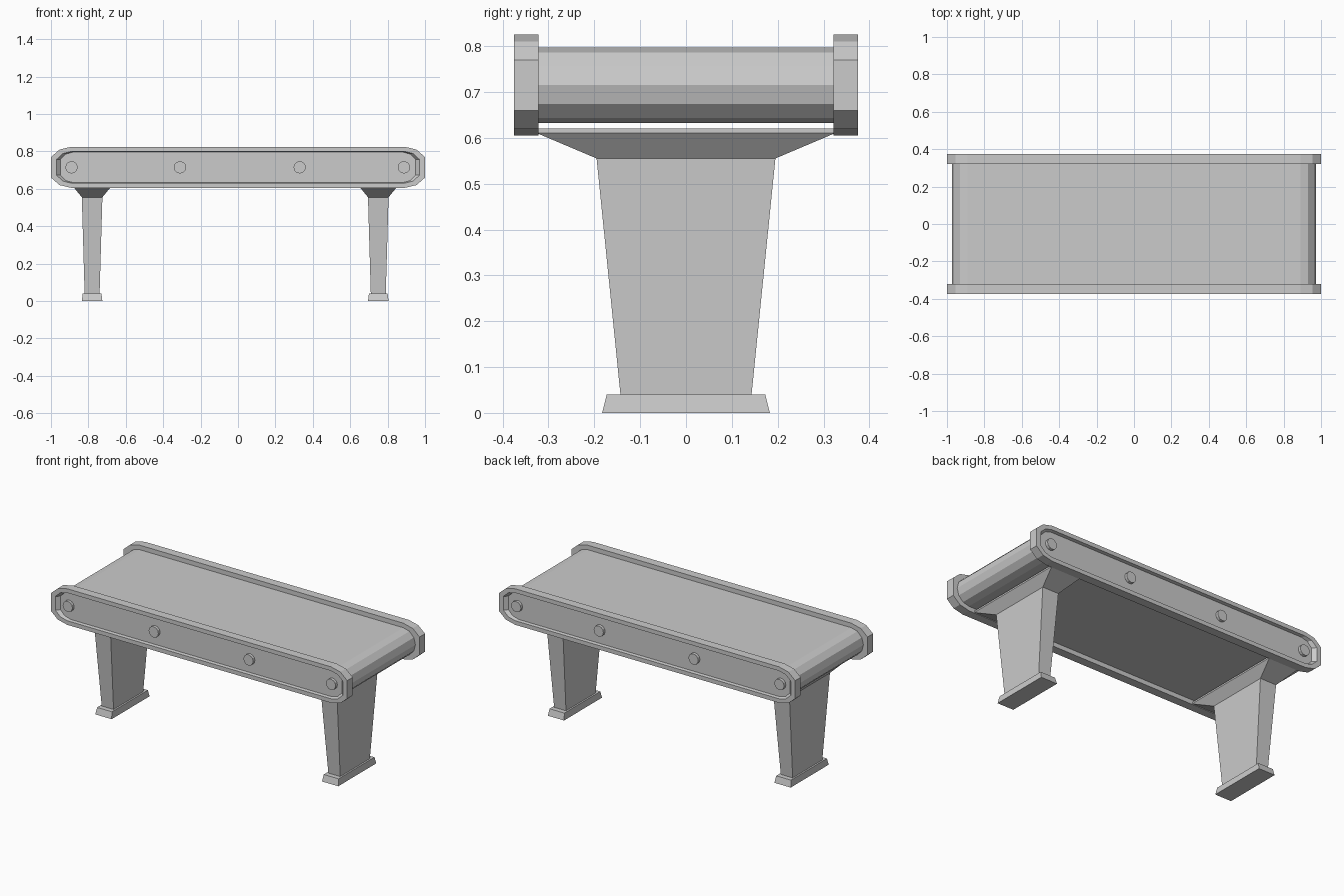
import bpy, bmesh, math
from mathutils import Vector

cube = bpy.data.objects.get("Cube")
if cube:
    bpy.data.objects.remove(cube, do_unlink=True)

grey = bpy.data.materials.new("plain grey")
grey.use_nodes = True
grey.diffuse_color = (0.6, 0.6, 0.6, 1)
grey.node_tree.nodes["Principled BSDF"].inputs["Base Color"].default_value = (0.6, 0.6, 0.6, 1)

AXLE_Z = 0.715


def loft(name, loops):
    """Skin a list of equal-length point loops and cap both ends."""
    bm = bmesh.new()
    rings = [[bm.verts.new(p) for p in loop] for loop in loops]
    n = len(rings[0])
    for a, b in zip(rings, rings[1:]):
        for i in range(n):
            j = (i + 1) % n
            bm.faces.new((a[i], a[j], b[j], b[i]))
    bm.faces.new(rings[0][::-1])
    bm.faces.new(rings[-1])
    bmesh.ops.recalc_face_normals(bm, faces=bm.faces)
    mesh = bpy.data.meshes.new(name)
    bm.to_mesh(mesh)
    bm.free()
    mesh.materials.append(grey)
    obj = bpy.data.objects.new(name, mesh)
    bpy.context.collection.objects.link(obj)
    return obj


def stadium(y, height, end, angles, centre=0.89):
    """Long rounded outline in the xz plane; 'end' is its furthest x."""
    widest = max(math.cos(math.radians(a)) for a in angles)
    half = [(centre + (end - centre) * math.cos(math.radians(a)) / widest,
             height * math.sin(math.radians(a))) for a in angles]
    pts = half + [(-x, -z) for x, z in half]
    return [Vector((x, y, AXLE_Z + z)) for x, z in pts]


def rect(cx, hx, hy, z):
    return [Vector((cx + sx * hx, sy * hy, z))
            for sx, sy in ((-1, -1), (1, -1), (1, 1), (-1, 1))]


def disc(x, y, r, sides=12):
    return [Vector((x + r * math.cos(math.tau * i / sides), y,
                    AXLE_Z + r * math.sin(math.tau * i / sides))) for i in range(sides)]


round_end = range(-90, 91, 30)
blunt_end = (-90, -60, -30, 30, 60, 90)

# Belt loop
loft("belt", [stadium(y, 0.0825, 0.9725, round_end) for y in (-0.325, 0.325)])

# Side rails with recessed panels, and their bolts
for side, s in (("front", -1), ("back", 1)):
    loft(side + "_rail", [
        stadium(s * 0.322, 0.11, 1.0, blunt_end),
        stadium(s * 0.375, 0.11, 1.0, blunt_end),
        stadium(s * 0.375, 0.085, 0.97, blunt_end),
        stadium(s * 0.355, 0.082, 0.95, blunt_end, 0.88)])
    for i, x in enumerate((-0.89, -0.31, 0.33, 0.887)):
        loft(f"{side}_bolt_{i + 1}", [
            disc(x, s * 0.35, 0.033), disc(x, s * 0.372, 0.033)])

# Legs with flared brackets and feet
for side, x in (("right", -0.78), ("left", 0.75)):
    loft(side + "_bracket", [
        rect(x, 0.055, 0.195, 0.555), rect(x, 0.1, 0.325, 0.61), rect(x, 0.1, 0.325, 0.62)])
    loft(side + "_leg", [rect(x, 0.04, 0.143, 0.04), rect(x, 0.055, 0.195, 0.555)])
    loft(side + "_foot", [rect(x, 0.055, 0.183, 0), rect(x, 0.05, 0.173, 0.04)])
